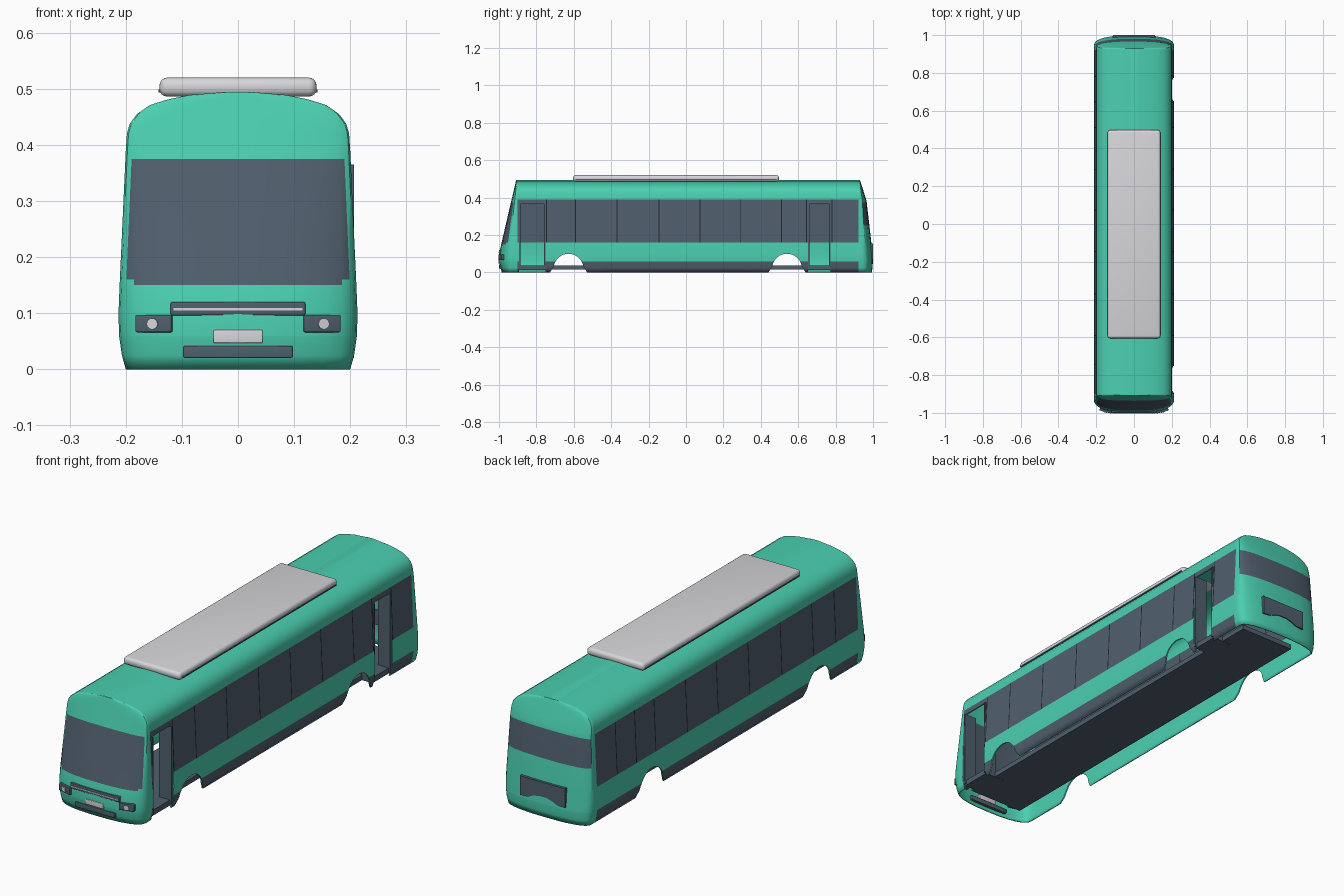
import bpy, bmesh, math
from mathutils import Matrix

if "Cube" in bpy.data.objects:
    bpy.data.objects.remove(bpy.data.objects["Cube"])


def material(name, rgb):
    m = bpy.data.materials.new(name)
    m.use_nodes = True
    m.diffuse_color = (*rgb, 1)
    m.node_tree.nodes["Principled BSDF"].inputs["Base Color"].default_value = (*rgb, 1)
    return m


GREEN = material("sea green paint", (0.07, 0.63, 0.44))
SLATE = material("slate glass and trim", (0.08, 0.115, 0.155))
BLACK = material("black seal", (0.015, 0.02, 0.025))
GREY = material("light grey", (0.68, 0.68, 0.71))


def make_object(name, bm, mats):
    bmesh.ops.recalc_face_normals(bm, faces=bm.faces)
    mesh = bpy.data.meshes.new(name)
    bm.to_mesh(mesh)
    bm.free()
    for m in mats:
        mesh.materials.append(m)
    ob = bpy.data.objects.new(name, mesh)
    bpy.context.collection.objects.link(ob)
    return ob


def smooth(ob, degrees=30):
    bpy.ops.object.select_all(action="DESELECT")
    ob.select_set(True)
    bpy.context.view_layer.objects.active = ob
    bpy.ops.object.shade_smooth_by_angle(angle=math.radians(degrees))


def box(name, x, y, z, mat, bevel=0, turn=0):
    """Box given by (low, high) pairs, turned about its own upright axis."""
    size = [b - a for a, b in (x, y, z)]
    mid = [(a + b) / 2 for a, b in (x, y, z)]
    bm = bmesh.new()
    bmesh.ops.create_cube(bm, size=1, matrix=Matrix.Diagonal((*size, 1)))
    if bevel:
        bmesh.ops.bevel(bm, geom=bm.edges[:], offset=bevel, segments=4,
                        profile=0.5, affect="EDGES")
    ob = make_object(name, bm, [mat])
    ob.location = mid
    ob.rotation_euler.z = turn
    if bevel:
        smooth(ob)
    return ob


def prism(name, points, axis, low, high, mat):
    """Extrude an outline along x (points are y, z) or y (points are x, z)."""
    bm = bmesh.new()
    place = (lambda p: (low, *p)) if axis == 0 else (lambda p: (p[0], low, p[1]))
    face = bm.faces.new([bm.verts.new(place(p)) for p in points])
    new = bmesh.ops.extrude_face_region(bm, geom=[face])["geom"]
    step = [0, 0, 0]
    step[axis] = high - low
    bmesh.ops.translate(bm, vec=step, verts=[v for v in new if isinstance(v, bmesh.types.BMVert)])
    return make_object(name, bm, [mat])


def along(table, z):
    """Straight-line interpolation in a table of (height, value)."""
    for (z0, a), (z1, b) in zip(table, table[1:]):
        if z <= z1:
            return a + (b - a) * (z - z0) / (z1 - z0)
    return table[-1][1]


# Body outline: half width, nose, tail and corner positions by height
WIDTH = [(0, .2), (.025, .207), (.06, .212), (.1, .213), (.15, .211), (.39, .2), (.42, .198),
         (.4375, .193), (.455, .18), (.471, .157), (.481, .125), (.489, .086), (.4945, .02)]
NOSE = [(0, -.985), (.05, -1), (.11, -1), (.15, -.988), (.495, -.908)]
TAIL = [(0, .994), (.05, 1), (.17, .99), (.385, .965), (.495, .93)]
FRONT_CORNER = [(0, -.925), (.15, -.925), (.495, -.902)]
BACK_CORNER = [(0, .945), (.385, .935), (.495, .925)]
LEVELS = sorted({z for z, _ in WIDTH} | {.058, .16, .25, .31, .375})
HALF = [.3, .55, .75, .88, .945, .985]
ACROSS = [-1] + [-t for t in reversed(HALF)] + [0] + HALF + [1]
SEALS = [-.745, -.59, -.37, -.145, .075, .29, .51, .645, .78]
STATIONS = sorted([-.9, .922] + [s + d for s in SEALS for d in (-.0025, .0025)])


def ring(z):
    w = along(WIDTH, z)

    def end(t, tip, corner):
        bulge = 1 - (1 - abs(t) ** 2.5) ** .4
        return tip + (corner - tip) * bulge

    front = [(t * w, end(t, along(NOSE, z), along(FRONT_CORNER, z)), z) for t in ACROSS]
    back = [(t * w, end(t, along(TAIL, z), along(BACK_CORNER, z)), z) for t in reversed(ACROSS)]
    return (front + [(w, y, z) for y in STATIONS] + back
            + [(-w, y, z) for y in reversed(STATIONS)])


# Body shell
bm = bmesh.new()
rings = [[bm.verts.new(p) for p in ring(z)] for z in LEVELS]
for low, high in zip(rings, rings[1:]):
    for i in range(len(low)):
        j = (i + 1) % len(low)
        bm.faces.new((low[i], low[j], high[j], high[i]))
bm.faces.new(rings[-1])
body = make_object("body_shell", bm, [GREEN, SLATE, BLACK])
wall = body.modifiers.new("wall", "SOLIDIFY")
wall.thickness = .006
wall.offset = -1

# Cut the wheel arches on both sides and the two doorways on the left
DOORS = [(-.893, -.752), (.652, .773)]
cutters = []
for yc in (-.628, .54):
    arc = [(yc + .08 * math.cos(math.radians(a)), .02 + .08 * math.sin(math.radians(a)))
           for a in range(10, 171, 10)]
    cutters.append(prism("arch_cutter", [(yc + .105, -.01)] + arc + [(yc - .105, -.01)],
                         0, -.3, .3, GREEN))
for door in DOORS:
    cutters.append(box("door_cutter", (.12, .3), door, (-.01, .366), GREEN))
for c in cutters:
    c.hide_render = True
    cut = body.modifiers.new("cut", "BOOLEAN")
    cut.operation = "DIFFERENCE"
    cut.solver = "EXACT"
    cut.object = c
smooth(body)
for name in [m.name for m in body.modifiers if m.type in {"SOLIDIFY", "BOOLEAN"}]:
    bpy.ops.object.modifier_apply(modifier=name)
for c in cutters:
    bpy.data.objects.remove(c)

# Paint windows, seals and the lower skirt
for p in body.data.polygons:
    x, y, z = p.center
    side = abs(p.normal.x) > .7 and -.9 < y < .922
    p.material_index = 0
    if side and .16 < z < .39:
        p.material_index = 2 if any(abs(y - s) < .0025 for s in SEALS) else 1
    elif side and z < .058 and p.normal.x * x > 0:
        p.material_index = 1
    elif y < -.9 and abs(x) < .191 and .15 < z < .375:
        p.material_index = 1
    elif y > .93 and abs(x) < .198 and .25 < z < .375:
        p.material_index = 1

# Floor, door steps and folded door leaves
box("floor", (-.12, .15), (-.91, .91), (.015, .037), SLATE)
for door, label in zip(DOORS, ("front", "rear")):
    box(label + "_door_step", (.1, .2), door, (.014, .038), SLATE)
    for y, part in ((door[0], "fore"), (door[1] - .008, "aft")):
        box(f"{label}_door_{part}_leaf", (.147, .207), (y, y + .008), (.02, .365), SLATE)

# Roof unit
box("roof_unit", (-.14, .14), (-.605, .497), (.486, .52), GREY, .014)
box("roof_unit_seal", (-.142, .142), (-.59, .485), (.493, .499), SLATE)

# Front grilles, number plate and headlights
box("upper_grille", (-.12, .12), (-1, -.97), (.096, .12), SLATE, .003)
box("grille_strip", (-.115, .115), (-1.002, -.99), (.105, .109), GREY)
box("lower_grille", (-.097, .097), (-.999, -.97), (.02, .042), SLATE, .003)
box("number_plate", (-.044, .044), (-1.002, -.98), (.047, .07), GREY, .002)
for s, label in ((1, "left"), (-1, "right")):
    box(label + "_headlight", sorted((s * .114, s * .18)), (-.996, -.96), (.066, .097),
        SLATE, .003, s * .25)
    bm = bmesh.new()
    bmesh.ops.create_cone(bm, cap_ends=True, segments=16, radius1=.01, radius2=.01, depth=.01)
    lamp = make_object(label + "_lamp", bm, [GREY])
    lamp.location = (s * .152, -.993, .081)
    lamp.rotation_euler = (math.pi / 2, 0, s * .25)

# Rear panel with an arched lower edge
rear = [(-.11, .155), (-.11, .07), (-.07, .072)]
rear += [(x / 100, .092 - x * x * .0004) for x in (-5, -2, 2, 5)]
rear += [(.07, .072), (.11, .07), (.11, .155)]
prism("rear_panel", rear, 1, .98, 1.001, SLATE)
